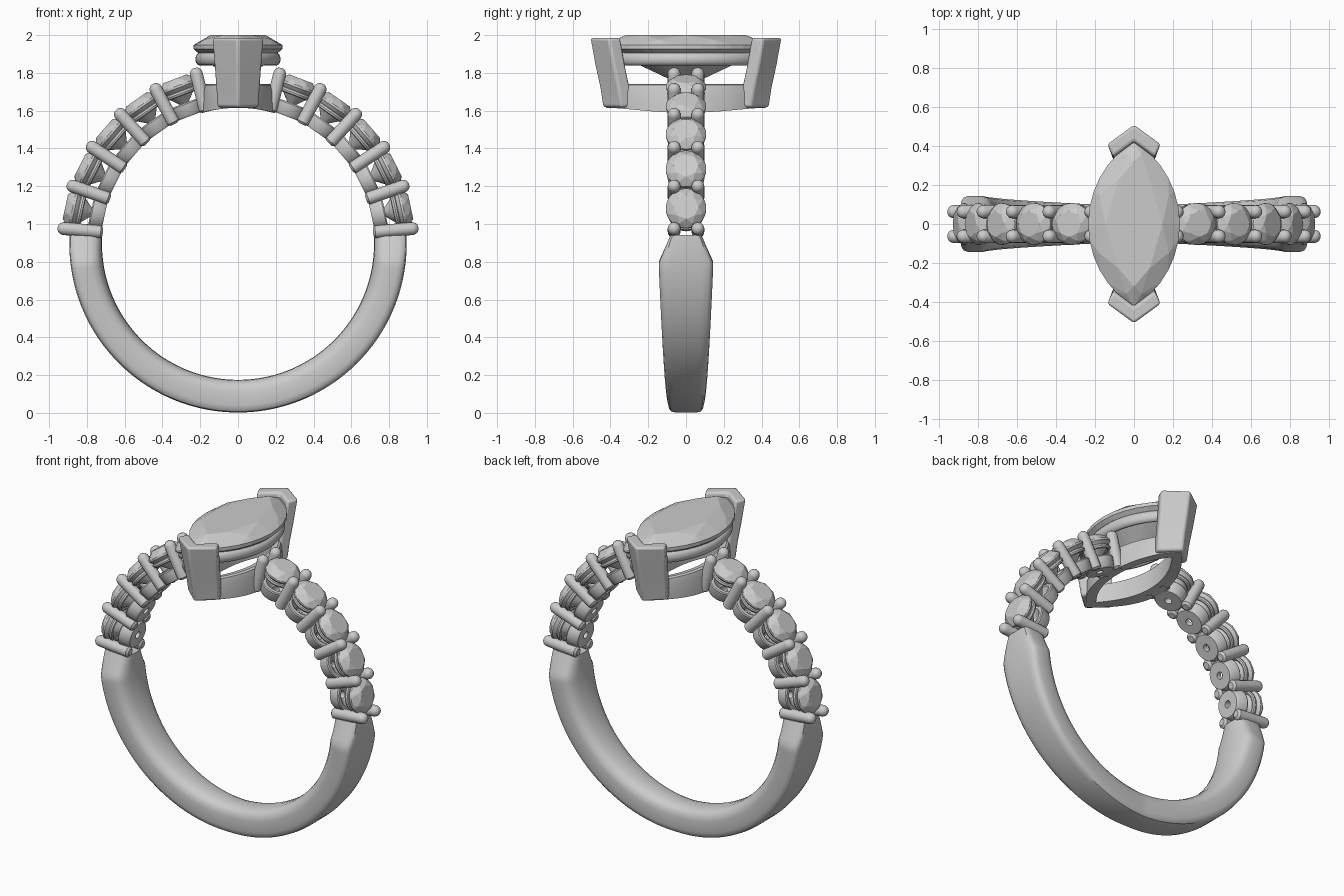
import bpy, bmesh
from math import sin, cos, pi, radians, sqrt
from mathutils import Matrix, Vector

if "Cube" in bpy.data.objects:
    bpy.data.objects.remove(bpy.data.objects["Cube"])

ZC = 0.895          # height of the finger hole centre
R_IN = 0.72         # finger hole radius


def finish(name, bm, M=Matrix(), smooth=True, bevel=0):
    bmesh.ops.recalc_face_normals(bm, faces=bm.faces)
    me = bpy.data.meshes.new(name)
    bm.to_mesh(me)
    bm.free()
    ob = bpy.data.objects.new(name, me)
    ob.matrix_world = M
    bpy.context.collection.objects.link(ob)
    if smooth:
        me.polygons.foreach_set("use_smooth", [True] * len(me.polygons))
        me.set_sharp_from_angle(angle=radians(35))
    if bevel:
        mod = ob.modifiers.new("bevel", 'BEVEL')
        mod.width, mod.segments = bevel, 3
    return ob


def loft(name, rings, close=True, caps=False, **kw):
    """Skin closed rings of points; close joins last ring to first."""
    bm = bmesh.new()
    vs = [[bm.verts.new(p) for p in r] for r in rings]
    n, m = len(vs), len(vs[0])
    for i in range(n if close else n - 1):
        a, b = vs[i], vs[(i + 1) % n]
        for j in range(m):
            k = (j + 1) % m
            bm.faces.new((a[j], a[k], b[k], b[j]))
    if caps:
        bm.faces.new(vs[0])
        bm.faces.new(vs[-1])
    return finish(name, bm, **kw)


def lathe(name, profile, n, close, offset=0, M=Matrix()):
    rings = [[(r * cos(2 * pi * j / n), offset + r * sin(2 * pi * j / n), h)
              for j in range(n)] for r, h in profile]
    return loft(name, rings, close, not close, M=M)


def marquise(t, w, l):
    """Point on a pointed oval made from two arcs."""
    R = (l * l + w * w) / (2 * w)
    y = l * sin(t)
    x = max(0, sqrt(R * R - y * y) - (R - w))
    return (x if cos(t) >= 0 else -x), y


def gem(name, w, l, table, girdle, thick, culet, M=Matrix(), pointed=False):
    """Brilliant-cut stone as the hull of table, crown, girdle and pavilion points."""
    pts = [Vector((0, 0, culet))]

    def ring(n, s, z, shift=0.0):
        for i in range(n):
            t = 2 * pi * (i + shift) / n
            if pointed:
                x, y = marquise(t, w * s, l * (s + (1 - s) * 0.35))
            else:
                x, y = w * s * cos(t), l * s * sin(t)
            pts.append(Vector((x, y, z)))
    ring(8, 0.62, table)
    ring(8, 0.86, girdle + (table - girdle) * 0.55, 0.5)
    ring(32, 1, girdle)
    ring(32, 1, girdle - thick)
    bm = bmesh.new()
    for p in pts:
        bm.verts.new(p)
    bmesh.ops.remove_doubles(bm, verts=bm.verts, dist=1e-4)
    res = bmesh.ops.convex_hull(bm, input=bm.verts)
    loose = [v for v in bm.verts if not v.link_faces]
    bmesh.ops.delete(bm, geom=loose, context='VERTS')
    bmesh.ops.dissolve_limit(bm, angle_limit=0.01, verts=bm.verts, edges=bm.edges)
    return finish(name, bm, M, smooth=False)


# Plain lower band: rounded inside, flat outside, widest just below the stones
half = [(0.72, 0.0), (0.723, 0.45), (0.735, 0.75), (0.755, 0.93), (0.785, 1.0),
        (0.855, 1.0), (0.877, 0.95), (0.888, 0.85), (0.893, 0.6), (0.893, 0.0)]
section = half + [(r, -y) for r, y in half[-2:0:-1]]
rings = []
for i in range(97):
    deg = 3 - 186 * i / 96
    d = 3 - deg if deg > -90 else deg + 183       # degrees from nearest end
    w = 0.083 + 0.062 * d / 10 if d < 10 else 0.145 - 0.055 * (d - 10) / 83
    a = radians(deg)
    rings.append([(r * cos(a), w * y, ZC + r * sin(a)) for r, y in section])
loft("band", rings, close=False, caps=True)

# Shoulders: five stones in cups per side, with pairs of rounded prongs between
STEP = 14.25
cup = [(0.022, 0.722), (0.08, 0.722), (0.09, 0.735), (0.098, 0.79), (0.094, 0.797),
       (0.072, 0.797), (0.022, 0.755)]
seat = [(0.088 + 0.012 * cos(k * pi / 4), 0.852 + 0.014 * sin(k * pi / 4)) for k in range(8)]
pr = 0.034
prong = [(pr * 0.6, 0.718), (pr, 0.73)] + \
        [(pr * cos(k * pi / 10), 0.926 + pr * sin(k * pi / 10)) for k in range(5)]


def radial(deg, side):
    return Matrix.Translation((0, 0, ZC)) @ Matrix.Rotation(side * radians(90 - deg), 4, 'Y')


for side, label in ((-1, "left"), (1, "right")):
    for i in range(6):
        M = radial(5 + STEP * i, side)
        for y in (-0.063, 0.063):
            lathe(f"{label}_prong_{i}", prong, 16, False, y, M)
        if i < 5:
            M = radial(5 + STEP * (i + 0.5), side)
            lathe(f"{label}_cup_{i}", cup, 24, True, 0, M)
            lathe(f"{label}_stone_seat_{i}", seat, 24, True, 0, M)
            gem(f"{label}_stone_{i}", 0.107, 0.107, 0.935, 0.896, 0.012, 0.77, M)

# Centre stone
gem("centre_stone", 0.235, 0.425, 2.0, 1.948, 0.022, 1.725, pointed=True)


# Pointed-oval rails under the centre stone
def rail(name, profile):
    rings = []
    for w, l, z in profile:
        ring = []
        for j in range(64):
            x, y = marquise(2 * pi * j / 64, w, l)
            # no height given: follow the finger hole
            ring.append((x, y, z or ZC + sqrt(R_IN ** 2 - x * x)))
        rings.append(ring)
    loft(name, rings)


rail("lower_rail", [(0.192, 0.42, 0), (0.188, 0.42, 1.70), (0.178, 0.41, 1.735),
                    (0.165, 0.395, 1.742), (0.13, 0.35, 1.735), (0.125, 0.34, 0)])
rail("upper_seat", [(0.2 + 0.026 * cos(k * pi / 6), 0.385 + 0.026 * cos(k * pi / 6),
                     1.873 + 0.035 * sin(k * pi / 6)) for k in range(12)])

# V-shaped end prongs, leaning outwards
for side, label in ((-1, "front"), (1, "back")):
    rings = []
    for z, tip, arm in ((1.618, 0.443, 0.112), (1.72, 0.458, 0.118),
                        (1.84, 0.484, 0.127), (1.985, 0.51, 0.138)):
        pts = [(0, tip), (arm, tip - 0.1), (arm - 0.03, tip - 0.165), (0, tip - 0.085),
               (0.03 - arm, tip - 0.165), (-arm, tip - 0.1)]
        rings.append([(x, side * y, z) for x, y in pts])
    ob = loft(f"{label}_v_prong", rings, close=False, caps=True, bevel=0.014)
    ob.modifiers["bevel"].limit_method = 'ANGLE'
    ob.modifiers["bevel"].angle_limit = radians(30)
